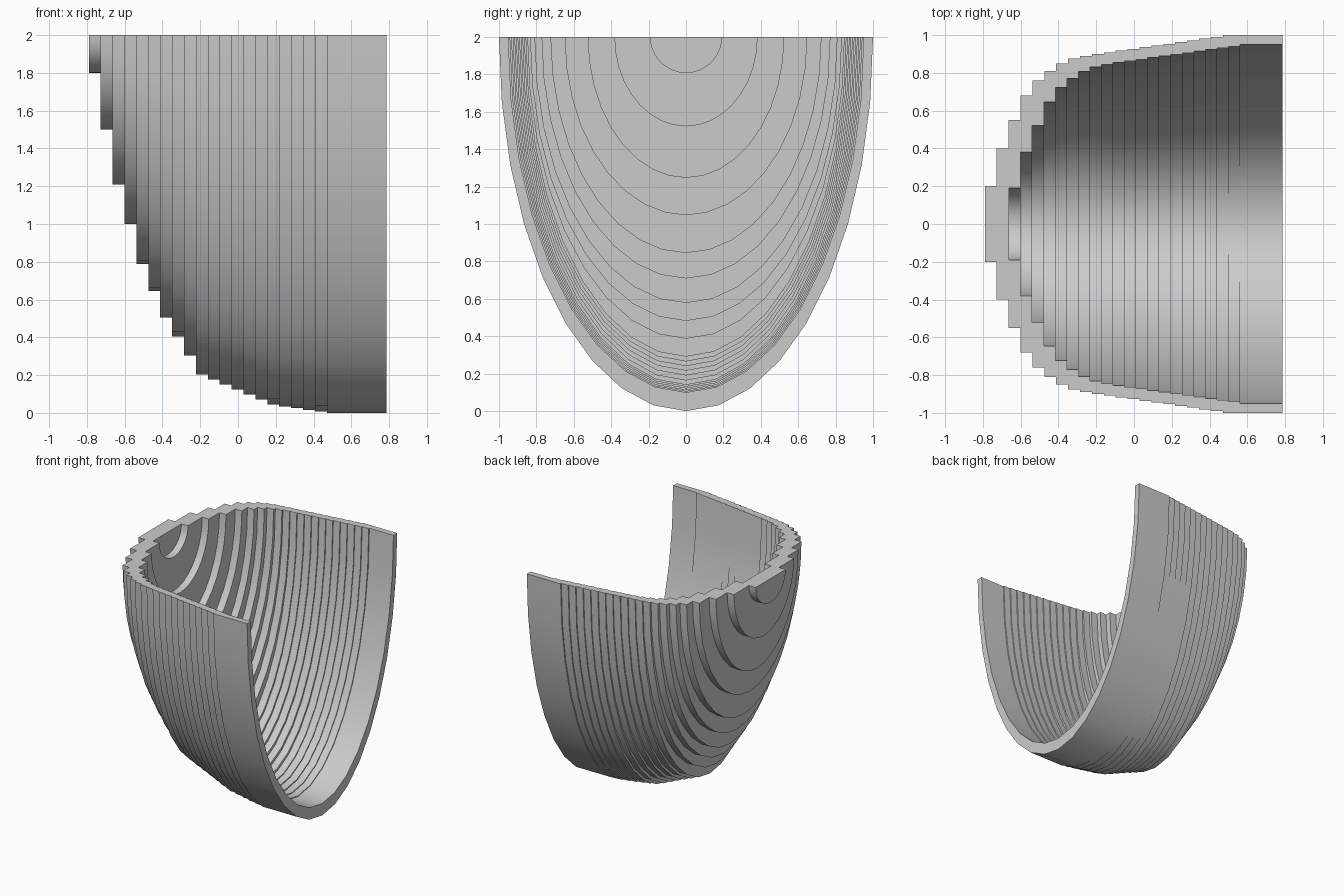
import bpy, bmesh
from math import sin, cos, radians

cube = bpy.data.objects.get("Cube")
if cube:
    bpy.data.objects.remove(cube)

FRONT, END, TOP = -0.79, 0.785, 2.0

# Half width and depth of each terrace, from the nose to the open end
widths = [0.2, 0.4, 0.55, 0.68, 0.76, 0.81, 0.85, 0.875, 0.89]
widths += [0.9 + 0.009 * i for i in range(11)] + [1.0]
bottoms = [1.8, 1.5, 1.21, 1.0, 0.787, 0.644, 0.506, 0.405, 0.305, 0.204, 0.177,
           0.151, 0.125, 0.098, 0.07, 0.045, 0.035, 0.025, 0.015, 0.007, 0.0]
terraces = [(w, TOP - b) for w, b in zip(widths, bottoms)]


def stepped_profile(start, step, scale):
    """Rows (x, half width, depth) running from the nose to the open end."""
    rows = []
    for i, (w, d) in enumerate(terraces):
        x0 = start + i * step
        x1 = END if i == len(terraces) - 1 else x0 + step
        rows += [(x0, w * scale, d * scale), (x1, w * scale, d * scale)]
    return rows


# Outer skin out to the rim, then the cavity back to its end wall
outer = stepped_profile(FRONT, 0.063, 1.0)
inner = stepped_profile(-0.661, 0.0611, 0.95)
bm = bmesh.new()
arcs = []
for x, w, d in outer + inner[::-1]:
    arcs.append([bm.verts.new((x, w * sin(radians(a)), TOP - d * cos(radians(a))))
                 for a in range(-90, 91, 10)])

# Walls and risers between neighbouring half ellipses
for a, b in zip(arcs, arcs[1:]):
    for k in range(len(a) - 1):
        bm.faces.new((a[k], a[k + 1], b[k + 1], b[k]))

# Nose face, cavity end wall and the flat top rim
bm.faces.new(arcs[0])
bm.faces.new(arcs[-1])
bm.faces.new([a[0] for a in arcs] + [a[-1] for a in reversed(arcs)])
bmesh.ops.recalc_face_normals(bm, faces=bm.faces)

mesh = bpy.data.meshes.new("terraced_half_shell")
bm.to_mesh(mesh)
bm.free()
shell = bpy.data.objects.new("terraced_half_shell", mesh)
bpy.context.collection.objects.link(shell)

# Plain grey material
grey = bpy.data.materials.new("light_grey")
grey.use_nodes = True
colour = (0.6, 0.6, 0.6, 1.0)
grey.diffuse_color = colour
grey.node_tree.nodes["Principled BSDF"].inputs["Base Color"].default_value = colour
mesh.materials.append(grey)

# Smooth around the curve, sharp at every step
bpy.context.view_layer.objects.active = shell
shell.select_set(True)
bpy.ops.object.shade_smooth_by_angle(angle=radians(30))
